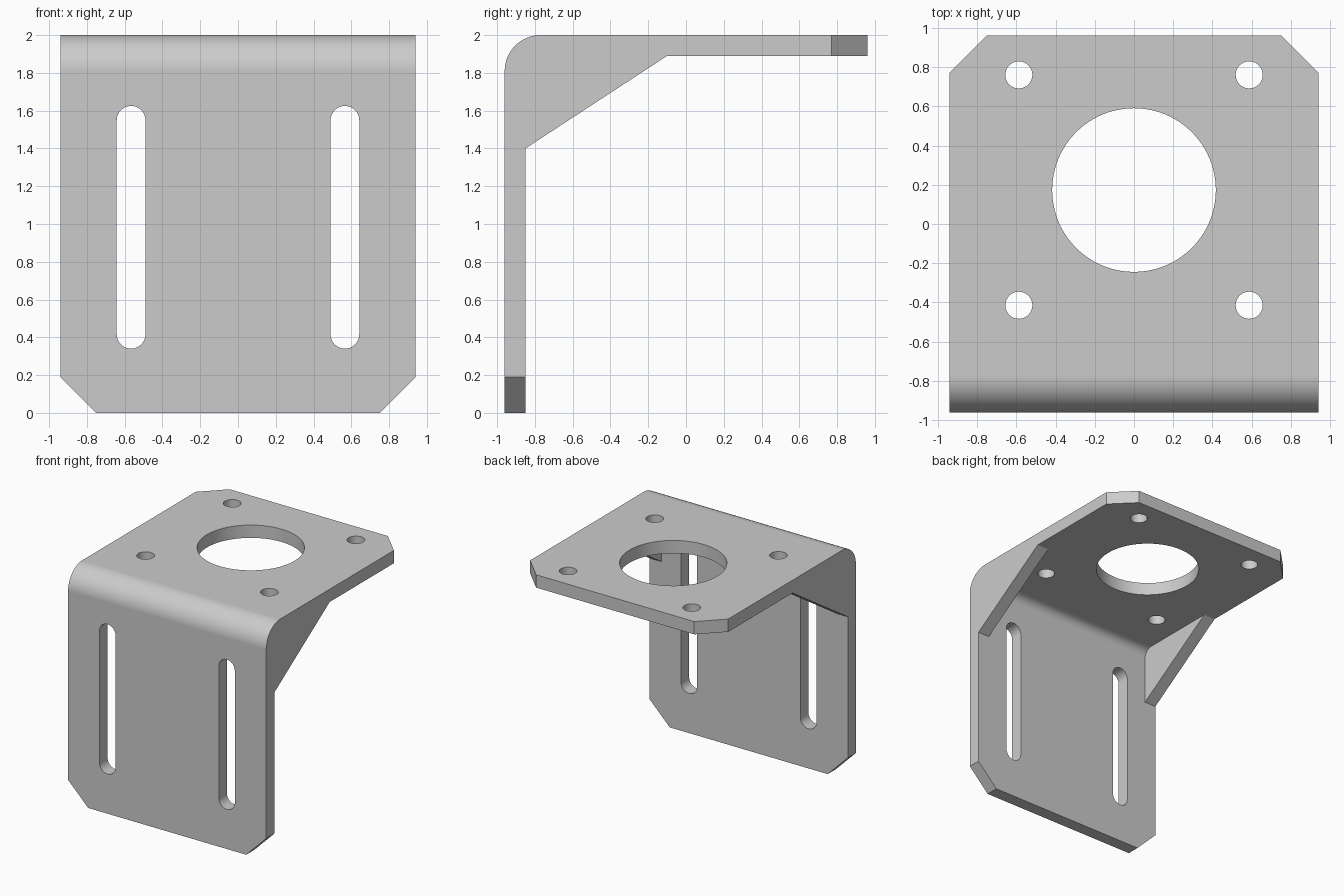
import bpy, bmesh
from math import pi, cos, sin, radians

cube = bpy.data.objects.get("Cube")
if cube:
    bpy.data.objects.remove(cube, do_unlink=True)

HALF_W, DEPTH, HEIGHT = 0.94, 0.96, 2.0
THICK, BEND, CHAMFER = 0.11, 0.19, 0.19
INNER = BEND - THICK
FRONT_IN, TOP_IN = -DEPTH + THICK, HEIGHT - THICK
GUSSET_LOW, GUSSET_BACK = (FRONT_IN, 1.4), (-0.1, TOP_IN)

metal = bpy.data.materials.new("light grey metal")
metal.use_nodes = True
grey = (0.6, 0.6, 0.6, 1)
metal.diffuse_color = grey
metal.node_tree.nodes["Principled BSDF"].inputs["Base Color"].default_value = grey


def arc(cx, cy, r, start, end, n):
    return [(cx + r * cos(start + (end - start) * i / n),
             cy + r * sin(start + (end - start) * i / n)) for i in range(n + 1)]


def prism(name, outline, axis, low, high, edit=None):
    """Extrude a closed outline along x, y or z."""
    place = {"x": lambda a, b, t: (t, a, b),
             "y": lambda a, b, t: (a, t, b),
             "z": lambda a, b, t: (a, b, t)}[axis]
    bm = bmesh.new()
    face = bm.faces.new([bm.verts.new(place(a, b, low)) for a, b in outline])
    ext = bmesh.ops.extrude_face_region(bm, geom=[face])
    moved = [v for v in ext["geom"] if isinstance(v, bmesh.types.BMVert)]
    bmesh.ops.translate(bm, verts=moved, vec=place(0, 0, high - low))
    bmesh.ops.recalc_face_normals(bm, faces=bm.faces)
    if edit:
        edit(bm)
    mesh = bpy.data.meshes.new(name)
    bm.to_mesh(mesh)
    bm.free()
    mesh.materials.append(metal)
    obj = bpy.data.objects.new(name, mesh)
    bpy.context.collection.objects.link(obj)
    return obj


def clip_corners(bm):
    """Chamfer the free corners of both plates."""
    def is_corner(e):
        a, b = (v.co for v in e.verts)
        across = abs(a.x - b.x) < 1e-4
        at_end = all(abs(c.z) < 1e-4 for c in (a, b)) or \
            all(abs(c.y - DEPTH) < 1e-4 for c in (a, b))
        return at_end and across
    bmesh.ops.bevel(bm, geom=[e for e in bm.edges if is_corner(e)], offset=CHAMFER,
                    offset_type='OFFSET', segments=1, affect='EDGES', clamp_overlap=False)


# Bent plate with solid web, seen from the side as (y, z)
side = [(-DEPTH, 0), (FRONT_IN, 0), GUSSET_LOW, GUSSET_BACK, (DEPTH, TOP_IN), (DEPTH, HEIGHT)]
side += arc(-DEPTH + BEND, HEIGHT - BEND, BEND, pi / 2, pi, 20)
bracket = prism("angle_bracket", side, "x", -HALF_W, HALF_W, clip_corners)

# Pocket that leaves a gusset at each side
pocket = [GUSSET_LOW, (0, 1.3), GUSSET_BACK]
pocket += arc(FRONT_IN + INNER, TOP_IN - INNER, INNER, pi / 2, pi, 16)
cutters = [prism("pocket_cutter", pocket, "x", -HALF_W + THICK, HALF_W - THICK)]

# Round holes in the top plate
HOLE_Y, SPREAD = 0.173, 0.587
holes = [(0, HOLE_Y, 0.417, 96)]
holes += [(sx * SPREAD, HOLE_Y + sy * SPREAD, 0.069, 40) for sx in (-1, 1) for sy in (-1, 1)]
for x, y, r, n in holes:
    cutters.append(prism("hole_cutter", arc(x, y, r, 0, 2 * pi, n)[:-1], "z", TOP_IN - 0.1, HEIGHT + 0.1))

# Long slots in the front plate
SLOT_R, SLOT_LOW, SLOT_HIGH = 0.076, 0.34, 1.625
for x in (-0.566, 0.566):
    slot = arc(x, SLOT_HIGH - SLOT_R, SLOT_R, 0, pi, 20) + arc(x, SLOT_LOW + SLOT_R, SLOT_R, pi, 2 * pi, 20)
    cutters.append(prism("slot_cutter", slot, "y", -DEPTH - 0.1, FRONT_IN + 0.1))

# Cut, then discard the cutters
bpy.context.view_layer.objects.active = bracket
bracket.select_set(True)
for cutter in cutters:
    mod = bracket.modifiers.new("cut", 'BOOLEAN')
    mod.operation, mod.solver, mod.object = 'DIFFERENCE', 'EXACT', cutter
    bpy.ops.object.modifier_apply(modifier=mod.name)
    bpy.data.objects.remove(cutter, do_unlink=True)

# Smooth bends and hole walls, crisp edges elsewhere
bpy.ops.object.shade_smooth_by_angle(angle=radians(30))
weighted = bracket.modifiers.new("flat plates", 'WEIGHTED_NORMAL')
weighted.keep_sharp = True
